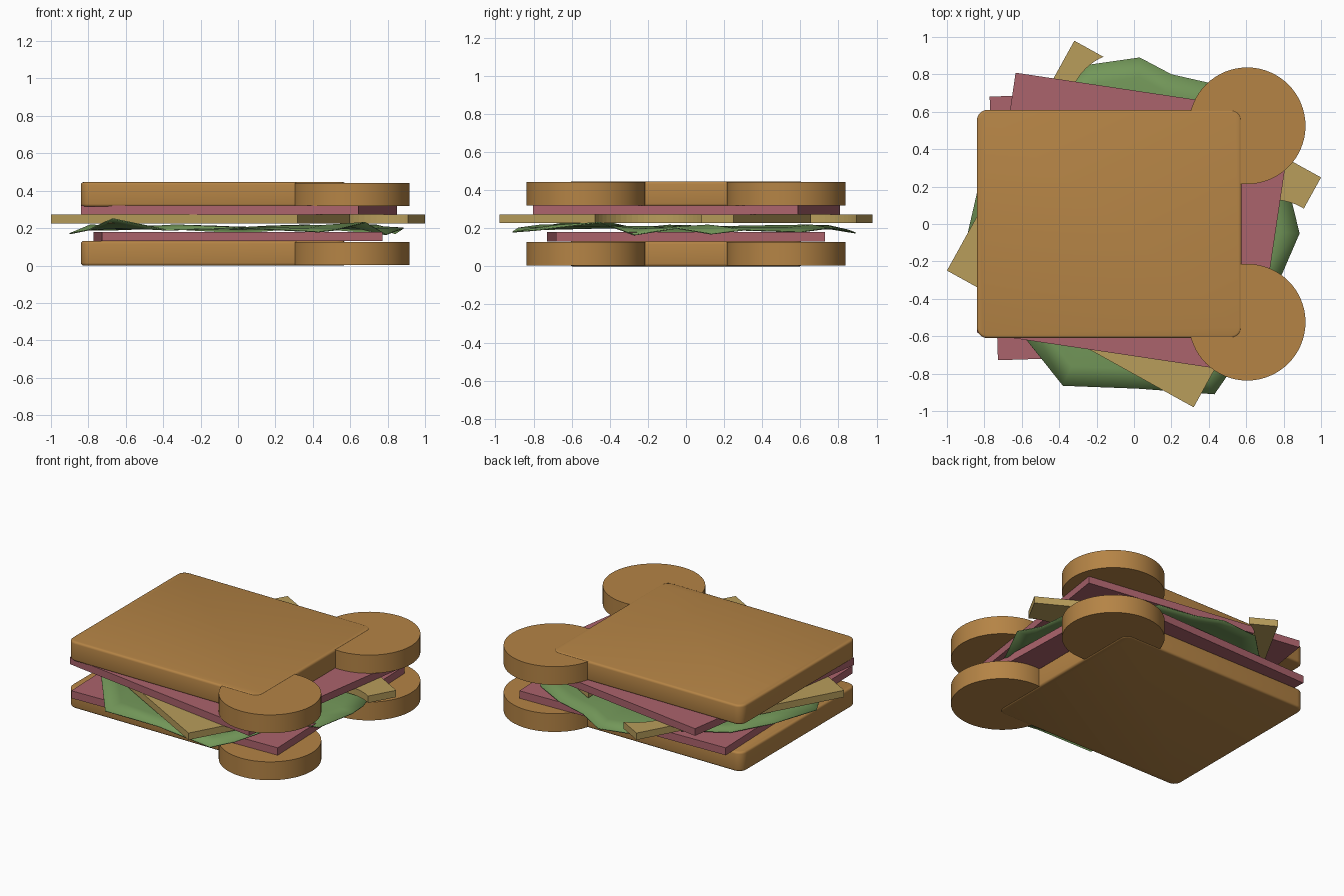
import bpy, bmesh, math
from mathutils import Matrix

if "Cube" in bpy.data.objects:
    bpy.data.objects.remove(bpy.data.objects["Cube"])


def material(name, rgb):
    m = bpy.data.materials.new(name)
    m.diffuse_color = (*rgb, 1)
    m.use_nodes = True
    m.node_tree.nodes["Principled BSDF"].inputs["Base Color"].default_value = m.diffuse_color
    return m


BREAD = material("toasted bread", (0.46, 0.23, 0.06))
HAM = material("pink ham", (0.41, 0.125, 0.15))
CHEESE = material("yellow cheese", (0.48, 0.34, 0.105))
LETTUCE = material("green lettuce", (0.17, 0.31, 0.10))


def finish(bm, name, mat, smooth=None):
    bmesh.ops.recalc_face_normals(bm, faces=bm.faces)
    me = bpy.data.meshes.new(name)
    bm.to_mesh(me)
    bm.free()
    me.materials.append(mat)
    ob = bpy.data.objects.new(name, me)
    bpy.context.collection.objects.link(ob)
    if smooth:
        bpy.ops.object.select_all(action='DESELECT')
        ob.select_set(True)
        bpy.context.view_layer.objects.active = ob
        bpy.ops.object.shade_smooth_by_angle(angle=math.radians(smooth))
    return ob


def box(cx, cy, w, d, z0, z1, turn=0):
    bm = bmesh.new()
    m = (Matrix.Translation((cx, cy, (z0 + z1) / 2))
         @ Matrix.Rotation(math.radians(turn), 4, 'Z')
         @ Matrix.Diagonal((w, d, z1 - z0, 1)))
    bmesh.ops.create_cube(bm, size=1, matrix=m)
    return bm


def disc(cx, cy, r, z0, z1):
    bm = bmesh.new()
    bmesh.ops.create_cone(bm, cap_ends=True, segments=64, radius1=r, radius2=r,
                          depth=z1 - z0,
                          matrix=Matrix.Translation((cx, cy, (z0 + z1) / 2)))
    return bm


# Bread slices: rounded slab plus two round ears
for label, z0, z1 in (("bottom", 0.0, 0.131), ("top", 0.315, 0.446)):
    bm = box(-0.1325, 0, 1.415, 1.22, z0, z1)
    upright = [e for e in bm.edges
               if abs(e.verts[0].co.z - e.verts[1].co.z) > 0.05]
    bmesh.ops.bevel(bm, geom=upright, offset=0.055, segments=5, profile=0.5,
                    affect='EDGES')
    rims = [e for e in bm.edges
            if abs(e.verts[0].co.z - e.verts[1].co.z) < 0.01]
    bmesh.ops.bevel(bm, geom=rims, offset=0.014, segments=3, profile=0.5,
                    affect='EDGES')
    finish(bm, label + "_bread_slab", BREAD, 50)
    for side, y in (("front", -0.525), ("back", 0.525)):
        finish(disc(0.605, y, 0.312, z0 + 0.004, z1 - 0.004),
               label + "_bread_ear_" + side, BREAD, 40)

# Ham slices
finish(box(0, 0, 1.5, 1.41, 0.13, 0.18, 1.8), "lower_ham", HAM)
finish(box(0.005, 0.003, 1.5, 1.405, 0.272, 0.32, -8.5), "upper_ham", HAM)

# Cheese slice with round holes breaking through its edges
cheese = finish(box(0, 0, 1.508, 1.405, 0.226, 0.272, -29), "cheese", CHEESE)
for i, (x, y, r) in enumerate(((-0.04, 0.61, 0.31), (0.74, -0.19, 0.32))):
    cutter = finish(disc(x, y, r, 0.1, 0.4), f"cheese_hole_cutter_{i + 1}", CHEESE)
    cutter.hide_render = True
    cutter.hide_set(True)
    mod = cheese.modifiers.new("hole", 'BOOLEAN')
    mod.operation = 'DIFFERENCE'
    mod.solver = 'EXACT'
    mod.object = cutter

# Lettuce leaf: wavy sheet spreading from the middle to an uneven rim
RIM = [(.885, -.05, .20), (.84, .13, .17), (.80, .30, .19), (.66, .60, .18),
       (.42, .75, .20), (.20, .80, .19), (.03, .89, .175), (-.25, .85, .19),
       (-.42, .68, .20), (-.68, .50, .19), (-.82, .25, .19), (-.90, -.10, .17),
       (-.80, -.30, .19), (-.67, -.50, .25), (-.38, -.865, .19),
       (.02, -.88, .20), (.43, -.91, .18), (.52, -.78, .19),
       (.68, -.45, .23), (.79, -.27, .165)]
bm = bmesh.new()
center = bm.verts.new((0, 0, 0.2))
rings = []
for f in (0.4, 0.7, 0.88, 1.0):
    ring = []
    for i, (x, y, z) in enumerate(RIM):
        inner = 0.206 + 0.012 * f * math.sin(i * 1.9)
        ring.append(bm.verts.new((x * f, y * f, z if f == 1 else inner)))
    rings.append(ring)
n = len(RIM)
for i in range(n):
    j = (i + 1) % n
    bm.faces.new((center, rings[0][i], rings[0][j]))
    for a, b in zip(rings, rings[1:]):
        bm.faces.new((a[i], b[i], b[j], a[j]))
leaf = finish(bm, "lettuce", LETTUCE, 40)
thick = leaf.modifiers.new("thickness", 'SOLIDIFY')
thick.thickness = 0.006
thick.offset = 0
